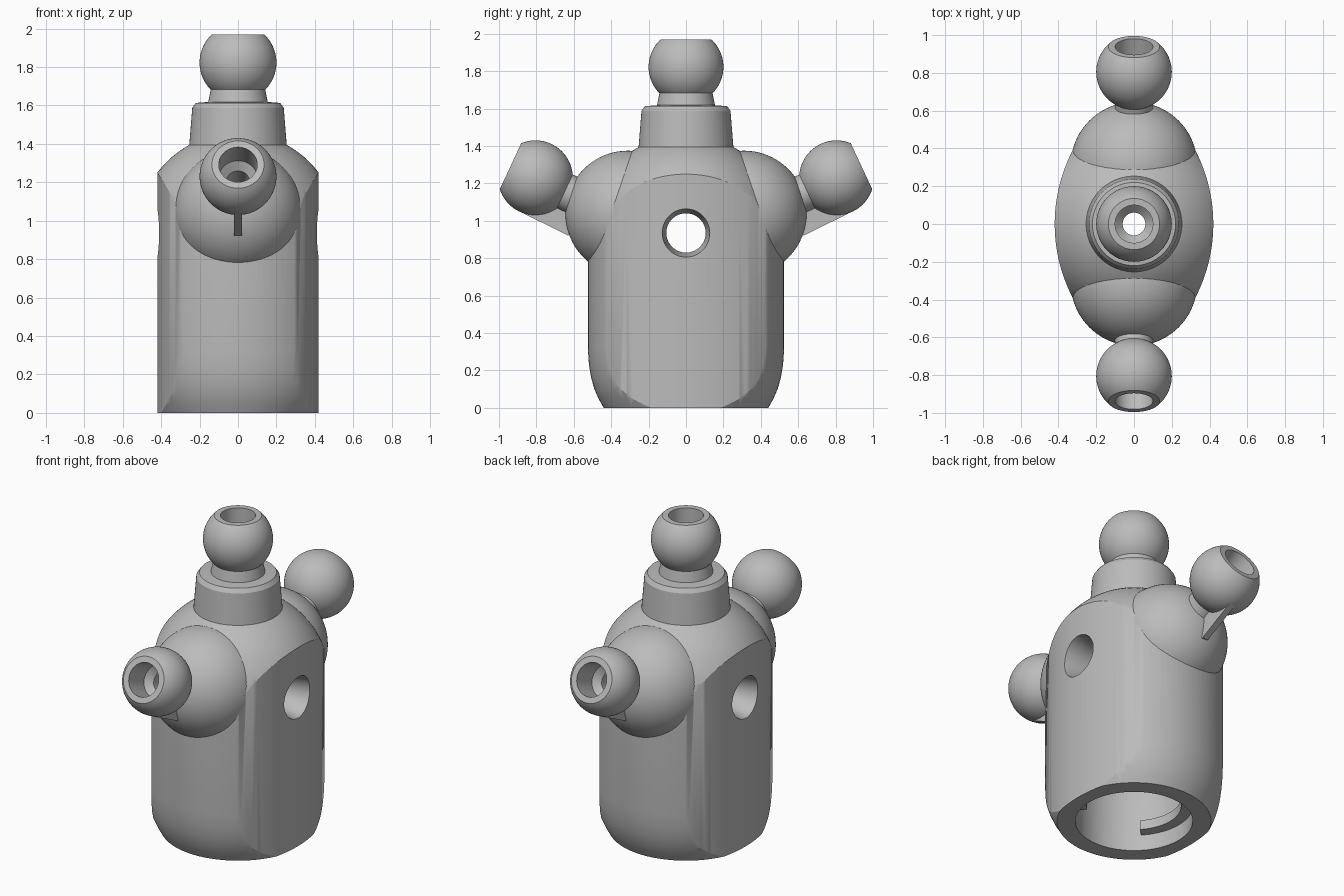
import bpy, bmesh, math
from math import sin, cos, pi, tau
from mathutils import Matrix, Vector

cube = bpy.data.objects.get("Cube")
if cube:
    bpy.data.objects.remove(cube, do_unlink=True)

grey = bpy.data.materials.new("plain grey")
grey.use_nodes = True
GREY = (0.5, 0.5, 0.5, 1)
grey.diffuse_color = GREY
grey.node_tree.nodes["Principled BSDF"].inputs["Base Color"].default_value = GREY


def finish(name, bm, matrix=None):
    bmesh.ops.remove_doubles(bm, verts=bm.verts, dist=1e-5)
    bmesh.ops.recalc_face_normals(bm, faces=bm.faces)
    if matrix:
        bm.transform(matrix)
    mesh = bpy.data.meshes.new(name)
    bm.to_mesh(mesh)
    bm.free()
    mesh.materials.append(grey)
    obj = bpy.data.objects.new(name, mesh)
    bpy.context.collection.objects.link(obj)
    return obj


def lathe(name, profile, matrix=None, closed=False, start=0, sweep=tau, steps=96):
    """Turn an (r, z) profile about z; a part turn gets end caps."""
    bm = bmesh.new()
    full = sweep == tau
    rings = []
    for i in range(steps if full else steps + 1):
        a = start + sweep * i / steps
        rings.append([bm.verts.new((r * cos(a), r * sin(a), z)) for r, z in profile])
    count = len(profile)
    for i in range(steps):
        p, q = rings[i], rings[(i + 1) % len(rings)]
        for j in range(count if closed else count - 1):
            k = (j + 1) % count
            bm.faces.new((p[j], q[j], q[k], p[k]))
    if not full:
        bm.faces.new(rings[0])
        bm.faces.new(rings[-1])
    return finish(name, bm, matrix)


def prism(name, outline, low, high, matrix=None):
    bm = bmesh.new()
    a = [bm.verts.new((x, y, low)) for x, y in outline]
    b = [bm.verts.new((x, y, high)) for x, y in outline]
    bm.faces.new(a)
    bm.faces.new(b)
    for i in range(len(a)):
        j = (i + 1) % len(a)
        bm.faces.new((a[i], a[j], b[j], b[i]))
    return finish(name, bm, matrix)


def combine(obj, tool, operation):
    mod = obj.modifiers.new(operation.lower(), "BOOLEAN")
    mod.operation, mod.solver, mod.object = operation, "EXACT", tool
    bpy.context.view_layer.objects.active = obj
    bpy.ops.object.modifier_apply(modifier=mod.name)
    bpy.data.objects.remove(tool, do_unlink=True)


def arc(radius, z, a0, a1, steps):
    """Points of a circle about (0, z), angles measured up from the radius."""
    return [(radius * cos(a0 + (a1 - a0) * i / steps),
             z + radius * sin(a0 + (a1 - a0) * i / steps)) for i in range(steps + 1)]


def rod(name, radius, low, high, matrix=None):
    return lathe(name, [(0, low), (radius, low), (radius, high), (0, high)], matrix)


BALL = 0.2
RIM = math.acos(0.147 / BALL)          # half angle of the cut-off ball top


def ball_stud(name, base, neck, matrix):
    """Bored ball centred on the local origin, standing on a lathed base."""
    bottom = -math.acos(neck / BALL)
    ball = arc(BALL, 0, bottom, pi / 2 - RIM, 28)
    bore = [(0.1, 0.147), (0.1, -0.02), (0.06, -0.06), (0.06, base[0][1])]
    return lathe(name, base + ball + bore, matrix, closed=True)


# Domed body, trimmed by two broad curved sides
body = lathe("body", [(0, 0), (0.44, 0), (0.468, 0.05), (0.49, 0.1), (0.507, 0.16),
                      (0.519, 0.23), (0.525, 0.32)]
             + arc(0.525, 0.935, 0, pi / 2, 24))
SIDE = 0.847
half = [(SIDE * cos(a) - SIDE + 0.42, SIDE * sin(a))
        for a in [1.03 * (i / 24 - 1) for i in range(49)]]
combine(body, prism("side_trim", half + [(-x, -y) for x, y in half], -0.2, 1.7), "INTERSECT")

# Shoulder spheres
for s in (1, -1):
    shoulder = lathe("shoulder", arc(0.335, 0, -pi / 2, pi / 2, 40),
                     Matrix.Translation((0, s * 0.31, 1.04)))
    combine(body, shoulder, "UNION")

# Inner chamber, cross hole with flared mouths, and vertical bore
combine(body, lathe("chamber", [(0, -0.1), (0.335, -0.1), (0.335, 0.6), (0.28, 0.7), (0, 0.7)]),
        "DIFFERENCE")
cross = lathe("cross_hole", [(0, -0.6), (0.165, -0.6), (0.105, -0.3), (0.105, 0.3),
                             (0.165, 0.6), (0, 0.6)],
              Matrix.Translation((0, 0, 0.935)) @ Matrix.Rotation(pi / 2, 4, "Y"))
combine(body, cross, "DIFFERENCE")
combine(body, rod("bore", 0.06, 0.5, 1.7), "DIFFERENCE")

# Tilted arms: bored ball studs with a thin web below each
parts = []
for s, side in ((-1, "front"), (1, "back")):
    turn = Matrix.Rotation(0 if s == 1 else pi, 4, "Z")
    frame = turn @ Matrix.Translation((0, 0.805, 1.23)) @ Matrix.Rotation(-math.radians(65), 4, "X")
    combine(body, rod("arm_bore", 0.06, -0.86, 0.1, frame), "DIFFERENCE")
    parts.append(ball_stud(side + "_ball_stud", [(0.06, -0.3), (0.1, -0.3)], 0.1, frame))
    upright = turn @ Matrix(((0, 0, 1, 0), (1, 0, 0, 0), (0, 1, 0, 0), (0, 0, 0, 1)))
    parts.append(prism(side + "_web", [(0.6, 0.93), (0.632, 0.922), (0.87, 1.04),
                                       (0.8, 1.08), (0.72, 1.1), (0.6, 1.04)],
                       -0.02, 0.02, upright))

# Collar, neck and top ball
parts.append(ball_stud("top_ball_stud",
                       [(0.06, -0.46), (0.256, -0.46), (0.238, -0.235), (0.22, -0.21),
                        (0.155, -0.205)],
                       0.142, Matrix.Translation((0, 0, 1.823))))

# Locking lips and stops inside the open bottom
for i in range(2):
    a = -0.85 + pi * i
    parts.append(lathe("locking_lip", [(0.27, 0.1), (0.34, 0.1), (0.34, 0.16), (0.27, 0.16)],
                       closed=True, start=a, sweep=1.6, steps=24))
    parts.append(lathe("lip_stop", [(0.275, 0.15), (0.34, 0.15), (0.34, 0.36), (0.275, 0.36)],
                       closed=True, start=a, sweep=0.18, steps=4))

bpy.ops.object.select_all(action="DESELECT")
for obj in [body] + parts:
    obj.select_set(True)
bpy.context.view_layer.objects.active = body
bpy.ops.object.shade_smooth_by_angle(angle=math.radians(30))
